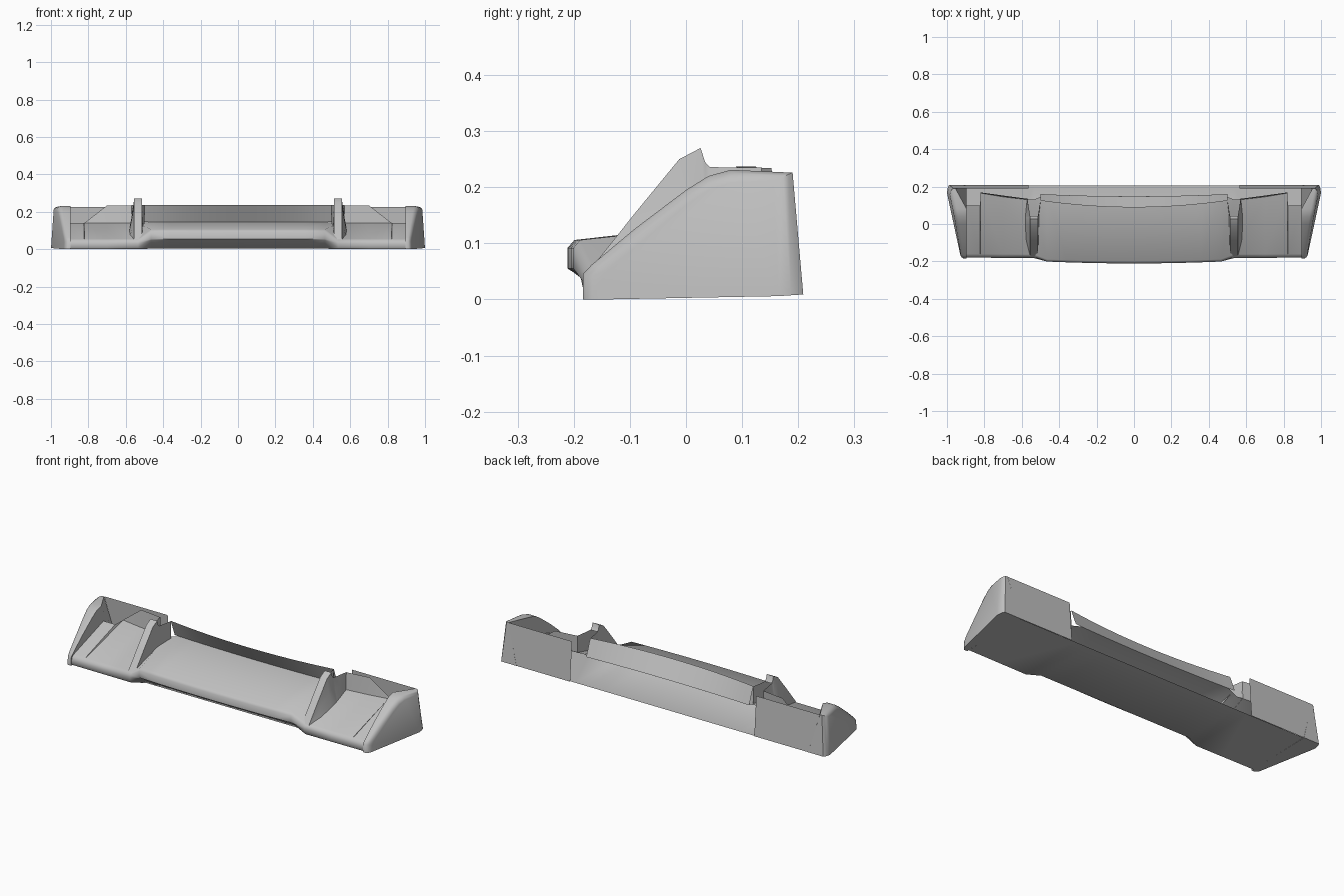
import bpy, bmesh, math

if "Cube" in bpy.data.objects:
    bpy.data.objects.remove(bpy.data.objects["Cube"], do_unlink=True)

GREY = (0.53, 0.53, 0.53, 1)
mat = bpy.data.materials.new("plain grey")
mat.use_nodes = True
mat.diffuse_color = GREY
mat.node_tree.nodes["Principled BSDF"].inputs["Base Color"].default_value = GREY


def loft(name, rows, closed=False):
    """Skin rows of points, mirrored in x; closed rows get capped ends."""
    bm = bmesh.new()
    vs = [[bm.verts.new(p) for p in r] for r in rows]
    n = len(rows[0])
    for a, b in zip(vs, vs[1:]):
        for i in range(n if closed else n - 1):
            j = (i + 1) % n
            bm.faces.new((a[i], a[j], b[j], b[i]))
    if closed:
        bm.faces.new(vs[0])
        bm.faces.new(vs[-1])
    bmesh.ops.recalc_face_normals(bm, faces=bm.faces)
    me = bpy.data.meshes.new(name)
    bm.to_mesh(me)
    bm.free()
    me.materials.append(mat)
    ob = bpy.data.objects.new(name, me)
    bpy.context.collection.objects.link(ob)
    bpy.context.view_layer.objects.active = ob
    ob.select_set(True)
    bpy.ops.object.shade_smooth_by_angle(angle=math.radians(48))
    ob.select_set(False)
    m = ob.modifiers.new("mirror", 'MIRROR')
    m.use_clip = True
    m.merge_threshold = 0.0005


def centre_row(x):
    """Shell section across the middle, slightly bowed forward."""
    k = 1 - (x / 0.5) ** 2
    sec = [(.205, .01), (-.14, .003), (-.188, .048), (-.199, .055),
           (-.199, .092), (-.187, .106), (.16, .145)]
    return [(x, y - (.012 * k if i > 1 else 0), z)
            for i, (y, z) in enumerate(sec)]


def wing_row(x, back):
    """Shell section across the side tray."""
    f = 0.008 * max(0, x - 0.57)
    sec = [(.205, .01), (-.174, 0), (-.181, .008), (-.182, .03),
           (-.177, .045), (-.162, .055), (back, .14)]
    return [(x, y + (f if 0 < i < 6 else 0), z) for i, (y, z) in enumerate(sec)]


# Main shell: floor, front lip and sloping upper panel
loft("bumper_shell",
     [centre_row(x) for x in (0, .12, .25, .36, .465)]
     + [wing_row(.535, .13), wing_row(.7, .145), wing_row(.82, .165),
        wing_row(.823, .1), wing_row(.895, .1)])

# Forward-leaning strip behind the middle panel
strip = []
for i in range(9):
    x = i * 0.0625
    k = 1 - (x / .5) ** 2
    strip.append([(x, .16 - .012 * k, .145), (x, .125 - .036 * k, .237)])
loft("centre_strip", strip)

# Raised trapezoid panels at the back of the trays
loft("tray_back_panel", [
    [(.57, .13, .14), (.57, .135, .234)],
    [(.70, .145, .14), (.70, .152, .234)],
    [(.82, .165, .14), (.82, .169, .141)]])

# Rear walls of the side trays
loft("rear_wall", [[(.565, .208, .009), (.565, .191, .226)],
                   [(.895, .208, .009), (.955, .191, .226)]])

# End caps: inner wall, outer rim and a smaller rounded outer face
rim_side = [(-.184, 0), (-.184, .045), (-.168, .062), (-.09, .127), (0, .195),
            (.04, .22), (.08, .231), (.19, .226), (.209, .009)]
face_side = [(-.15, 0), (-.152, .035), (-.14, .054), (-.08, .102), (0, .168),
             (.04, .195), (.08, .208), (.156, .212), (.165, .006)]
inner = [(.955 if y > .15 and z > .2 else .895, y, z) for y, z in rim_side]
rim = [(.915 + .19 * (y + .178) - .08 * z, y, z) for y, z in rim_side]
face = [(.932 + .216 * (y + .15) - .06 * z, y, z) for y, z in face_side]


def blend(t, u):
    """Row between rim and face, t along x and u along the profile."""
    return [(a[0] + (b[0] - a[0]) * t, a[1] + (b[1] - a[1]) * u,
             a[2] + (b[2] - a[2]) * u) for a, b in zip(rim, face)]


loft("end_cap", [inner, rim, blend(.45, .2), blend(.8, .5), face], closed=True)

# Hollow fins between centre and trays: a sloping ridge and two side sheets
ridge = [(-.172, .052), (-.09, .155), (-.012, .25), (.026, .27),
         (.034, .245), (.042, .236)]
loft("fin_ridge", [[(x, y, z) for y, z in ridge] for x in (.514, .555)])


def fin_side(name, x, spread, flare, back_y):
    rows = []
    for y, z in ridge + [(.085, .235), (back_y, .235)]:
        low = min(z, .052 + .29 * (y + .165))
        top_x = x + spread * max(0, y - .04) / (back_y - .04)
        foot = flare * min(1, (z - low) / .1) * min(1, max(0, .14 - y) / .1)
        rows.append([(top_x, y, z), (top_x + foot * .4, y, (z + low) / 2),
                     (top_x + foot, y, low)])
    loft(name, rows)


fin_side("fin_inner_side", .514, -.014, -.006, .125)
fin_side("fin_outer_side", .555, .015, .026, .135)
